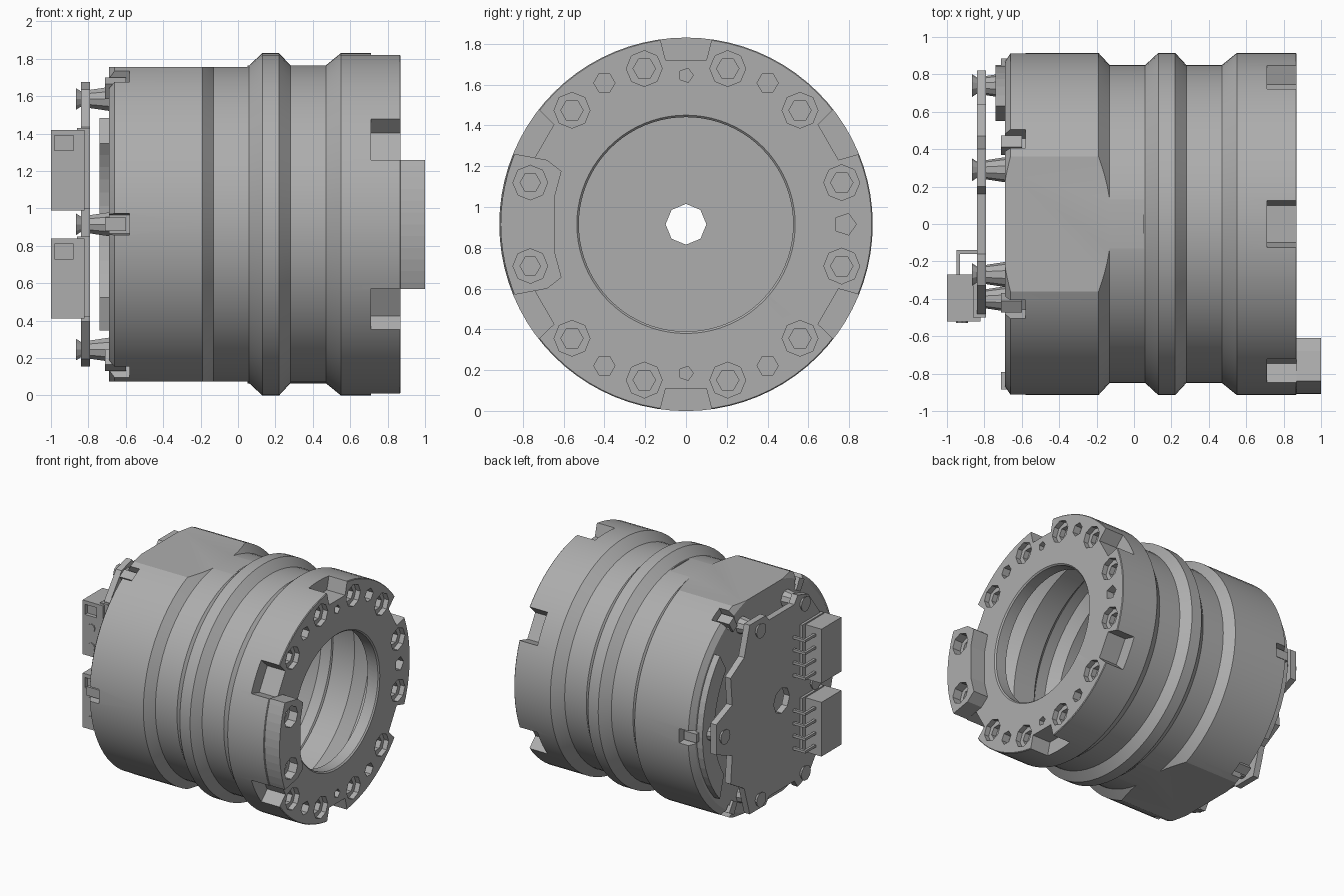
import bpy, bmesh, math
from mathutils import Vector

cube = bpy.data.objects.get("Cube")
if cube:
    bpy.data.objects.remove(cube)

AXIS = 0.915   # height of the housing axis
R = 0.915      # outer radius

grey = bpy.data.materials.new("machined_grey")
grey.use_nodes = True
colour = (0.42, 0.42, 0.42, 1)
grey.diffuse_color = colour
grey.node_tree.nodes["Principled BSDF"].inputs["Base Color"].default_value = colour


def finish(name, bm):
    bmesh.ops.remove_doubles(bm, verts=bm.verts, dist=1e-5)
    bmesh.ops.recalc_face_normals(bm, faces=bm.faces)
    mesh = bpy.data.meshes.new(name)
    bm.to_mesh(mesh)
    bm.free()
    mesh.materials.append(grey)
    ob = bpy.data.objects.new(name, mesh)
    bpy.context.collection.objects.link(ob)
    return ob


def lathe(name, profile, steps=80):
    """Closed solid turned around the x axis; profile is (x, radius)."""
    bm = bmesh.new()
    pts = [(profile[0][0], 0)] + profile + [(profile[-1][0], 0)]
    verts = [bm.verts.new((x, 0, AXIS + r)) for x, r in pts]
    edges = [bm.edges.new(p) for p in zip(verts, verts[1:])]
    bmesh.ops.spin(bm, geom=verts + edges, cent=(0, 0, AXIS), axis=(1, 0, 0),
                   angle=math.tau, steps=steps, use_merge=True)
    return finish(name, bm)


def prisms(name, outlines, x0, x1):
    """Extrude (y, z from axis) outlines along x."""
    bm = bmesh.new()
    for pts in outlines:
        face = bm.faces.new([bm.verts.new((x0, y, AXIS + z)) for y, z in pts])
        out = bmesh.ops.extrude_face_region(bm, geom=[face])
        moved = [v for v in out["geom"] if isinstance(v, bmesh.types.BMVert)]
        bmesh.ops.translate(bm, verts=moved, vec=(x1 - x0, 0, 0))
    return finish(name, bm)


def boxes(name, bounds):
    bm = bmesh.new()
    for lo, hi in bounds:
        lo, hi = Vector(lo), Vector(hi)
        made = bmesh.ops.create_cube(bm, size=1)["verts"]
        for v in made:
            v.co = (lo + hi) / 2 + v.co * (hi - lo)
    return finish(name, bm)


def ngon(y, z, r, n):
    return [(y + r * math.cos(math.tau * i / n), z + r * math.sin(math.tau * i / n))
            for i in range(n)]


def polar(deg, r):
    a = math.radians(deg)
    return r * math.cos(a), r * math.sin(a)


def turned(pts, deg):
    """Rotate (radial, tangential) points to an angle round the axis."""
    c, s = polar(deg, 1)
    return [(u * c - v * s, u * s + v * c) for u, v in pts]


def cut(target, cutter):
    mod = target.modifiers.new("cut", 'BOOLEAN')
    mod.operation = 'DIFFERENCE'
    mod.solver = 'EXACT'
    mod.object = cutter
    bpy.context.view_layer.objects.active = target
    bpy.ops.object.modifier_apply(modifier=mod.name)
    bpy.data.objects.remove(cutter)


def smooth(ob):
    bpy.ops.object.select_all(action='DESELECT')
    ob.select_set(True)
    bpy.context.view_layer.objects.active = ob
    bpy.ops.object.shade_smooth_by_angle(angle=math.radians(20))


# Grooved housing with two flats on the rear half
housing = lathe("housing", [(-.69, .87), (-.66, R), (-.19, R), (-.13, .85), (.06, .85),
                            (.13, R), (.22, R), (.28, .85), (.47, .85), (.55, R),
                            (.865, R), (.87, .91)])
cut(housing, boxes("flats", [((-.8, -1, AXIS + s * .92 - .08), (.05, 1, AXIS + s * .92 + .08))
                             for s in (1, -1)]))

# Hollow interior, leaving walls behind the six rim notches
cavity = lathe("cavity", [(-.62, .78), (-.19, .79), (.06, .79), (.13, .86), (.22, .86),
                          (.28, .79), (.47, .79), (.55, .86), (.77, .86)])
sixths = range(30, 390, 60)
block = [(.775, -.13), (1, -.2), (1, .2), (.775, .13)]
cut(cavity, prisms("notch_walls", [turned(block, a) for a in sixths], .68, .9))
cut(housing, cavity)
cut(housing, lathe("mouth", [(.7, .525), (.86, .525), (.9, .565)]))
cut(housing, lathe("shaft_hole", [(-.9, .1), (-.5, .1)], 8))

# Rim notches
notch = [(.805, -.1), (1, -.15), (1, .15), (.805, .1)]
cut(housing, prisms("notches", [turned(notch, a) for a in sixths], .71, .95))

# Bolt counterbores, hex sockets and dowel holes in the rim
bolts = [polar(a, .79) for a in range(15, 375, 30)]
cut(housing, prisms("counterbores", [ngon(*p, .088, 8) for p in bolts], .83, .95))
cut(housing, prisms("sockets", [ngon(*p, .055, 6) for p in bolts], .79, .84))
dowels = [ngon(*polar(a, .8), .052, 6) for a in (60, 120, 240, 300)]
dowels += [ngon(*polar(a, .73), .036, 5) for a in (90, 270)]
dowels += [ngon(.78, 0, .055, 5)]
cut(housing, prisms("dowel_holes", dowels, .81, .95))

# Small clip pockets round the rear rim
pocket = [(.83, -.05), (1, -.065), (1, .065), (.83, .05)]
cut(housing, prisms("clip_pockets", [turned(pocket, a) for a in range(0, 360, 60)], -.8, -.58))
smooth(housing)

# Clips sitting in the pockets
clip = [(.79, -.03), (.885, -.035), (.885, .035), (.79, .03)]
prisms("rear_clips", [turned(clip, a) for a in range(0, 360, 60)], -.71, -.6)

# Bolted arc bracket on the front side of the rim
inner = [(-.84, -.345), (-.68, -.315), (-.61, -.26), (-.645, -.13),
         (-.645, .13), (-.61, .26), (-.68, .315), (-.84, .345)]
arc = [polar(a, .908) for a in range(160, 201, 4)]
bracket = prisms("rim_bracket", [inner + arc], .868, 1)
seats = [polar(a, .79) for a in (165, 195)]
cut(bracket, prisms("bracket_bores", [ngon(*p, .085, 8) for p in seats], .93, 1.1))
cut(bracket, prisms("bracket_holes", [ngon(*p, .05, 6) for p in seats], .8, .95))

# Crescent step on the rear face
outer = [polar(a, .85) for a in range(-42, 43, 6)]
back = [polar(a, .7) for a in range(38, -39, -6)]
prisms("rear_crescent", [outer + back], -.74, -.68)

# Rear circuit plate with stepped edge and shaft hole
half = [(.82, .12), (.62, .2), (.64, .42), (.47, .52), (.4, .75), (.2, .75),
        (.16, .7), (-.16, .7), (-.2, .76), (-.33, .72), (-.48, .52)]
plate = prisms("rear_plate", [half + [(y, -z) for y, z in reversed(half)]], -.84, -.79)
cut(plate, prisms("plate_hole", [ngon(0, 0, .1, 8)], -1, -.7))

# Tapered standoffs and screw heads holding the plate
for i, (y, z) in enumerate([(.29, .67), (-.27, .67), (.29, -.67), (-.27, -.67), (.74, 0), (-.4, 0)]):
    for name, x, r1, r2, depth in (("standoff", -.735, .07, .05, .13),
                                   ("plate_screw", -.85, .04, .06, .03)):
        bpy.ops.mesh.primitive_cone_add(vertices=10, radius1=r1, radius2=r2, depth=depth,
                                        location=(x, y, AXIS + z), rotation=(0, -math.pi / 2, 0))
        ob = bpy.context.object
        ob.name = f"{name}_{i + 1}"
        ob.data.materials.append(grey)

# Two terminal connectors with sockets, screws and bent pins
for label, z in (("upper", .99), ("lower", .41)):
    body = boxes(label + "_connector", [((-1, -.52, z), (-.82, -.27, z + .43))])
    cut(body, boxes("socket", [((-.98, -.6, z + .32), (-.88, -.49, z + .4))]))
    boxes(label + "_connector_base", [((-.86, -.5, z + .01), (-.79, -.23, z + .44))])
    for k, h in enumerate((.08, .23)):
        bpy.ops.mesh.primitive_cylinder_add(vertices=8, radius=.032, depth=.016,
                                            location=(-.92, -.52, z + h),
                                            rotation=(math.pi / 2, 0, 0))
        screw = bpy.context.object
        screw.name = f"{label}_terminal_screw_{k + 1}"
        screw.data.materials.append(grey)
    pins = []
    for h in (.07, .17, .27, .37):
        pins += [((-.95, -.28, z + h - .01), (-.93, -.14, z + h + .01)),
                 ((-.95, -.16, z + h - .01), (-.83, -.14, z + h + .01))]
    boxes(label + "_connector_pins", pins)
